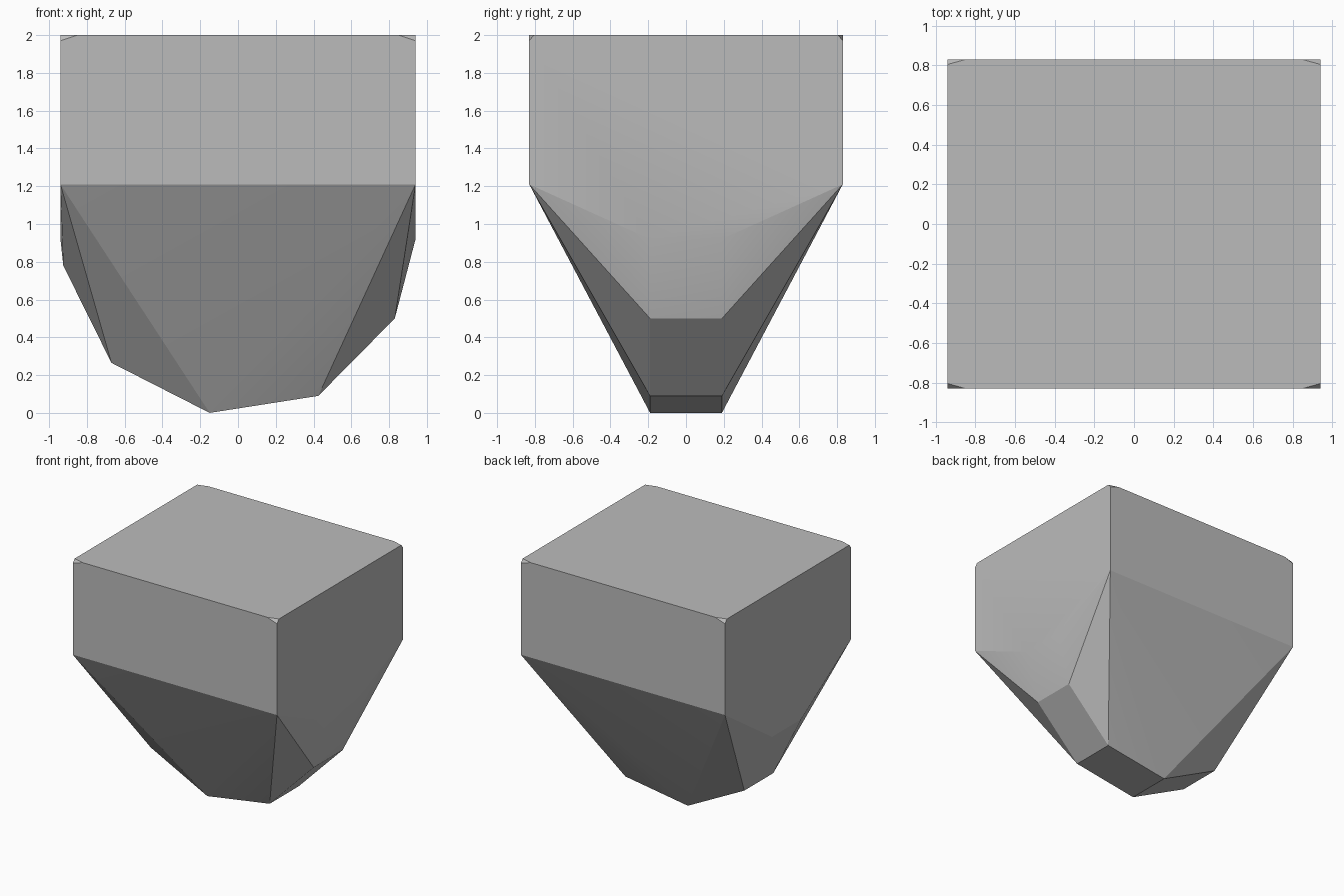
import bpy, bmesh, math

cube = bpy.data.objects.get("Cube")
if cube:
    bpy.data.objects.remove(cube, do_unlink=True)

# Plain grey finish
grey = bpy.data.materials.new("plain_grey")
grey.use_nodes = True
colour = (0.5, 0.5, 0.5, 1)
grey.diffuse_color = colour
grey.node_tree.nodes["Principled BSDF"].inputs["Base Color"].default_value = colour

half_x, half_y, keel_half = 0.94, 0.83, 0.19
shoulder_z, top_z = 1.21, 2.0

bm = bmesh.new()
for sy in (-1, 1):
    # Upper block with lightly clipped top corners
    for sx in (-1, 1):
        for x, y, z in ((half_x, half_y, shoulder_z),
                        (half_x, half_y, top_z - 0.03),
                        (half_x, half_y - 0.025, top_z),
                        (half_x - 0.09, half_y, top_z)):
            bm.verts.new((sx * x, sy * y, z))
    # Narrow faceted keel underneath
    for x, z in ((-0.94, 0.92), (-0.925, 0.78), (-0.67, 0.265), (-0.15, 0),
                 (0.425, 0.09), (0.83, 0.5), (0.94, 0.92)):
        bm.verts.new((x, sy * keel_half, z))

# Wrap the block and keel in one convex shell
bmesh.ops.convex_hull(bm, input=bm.verts[:])
bmesh.ops.dissolve_limit(bm, angle_limit=math.radians(0.5),
                         verts=bm.verts[:], edges=bm.edges[:])
bmesh.ops.recalc_face_normals(bm, faces=bm.faces[:])

mesh = bpy.data.meshes.new("faceted_shell")
bm.to_mesh(mesh)
bm.free()
mesh.materials.append(grey)
shell = bpy.data.objects.new("faceted_shell", mesh)
bpy.context.collection.objects.link(shell)

# Soften only the shallow edges
bpy.ops.object.select_all(action='DESELECT')
shell.select_set(True)
bpy.context.view_layer.objects.active = shell
bpy.ops.object.shade_smooth_by_angle(angle=math.radians(15))
